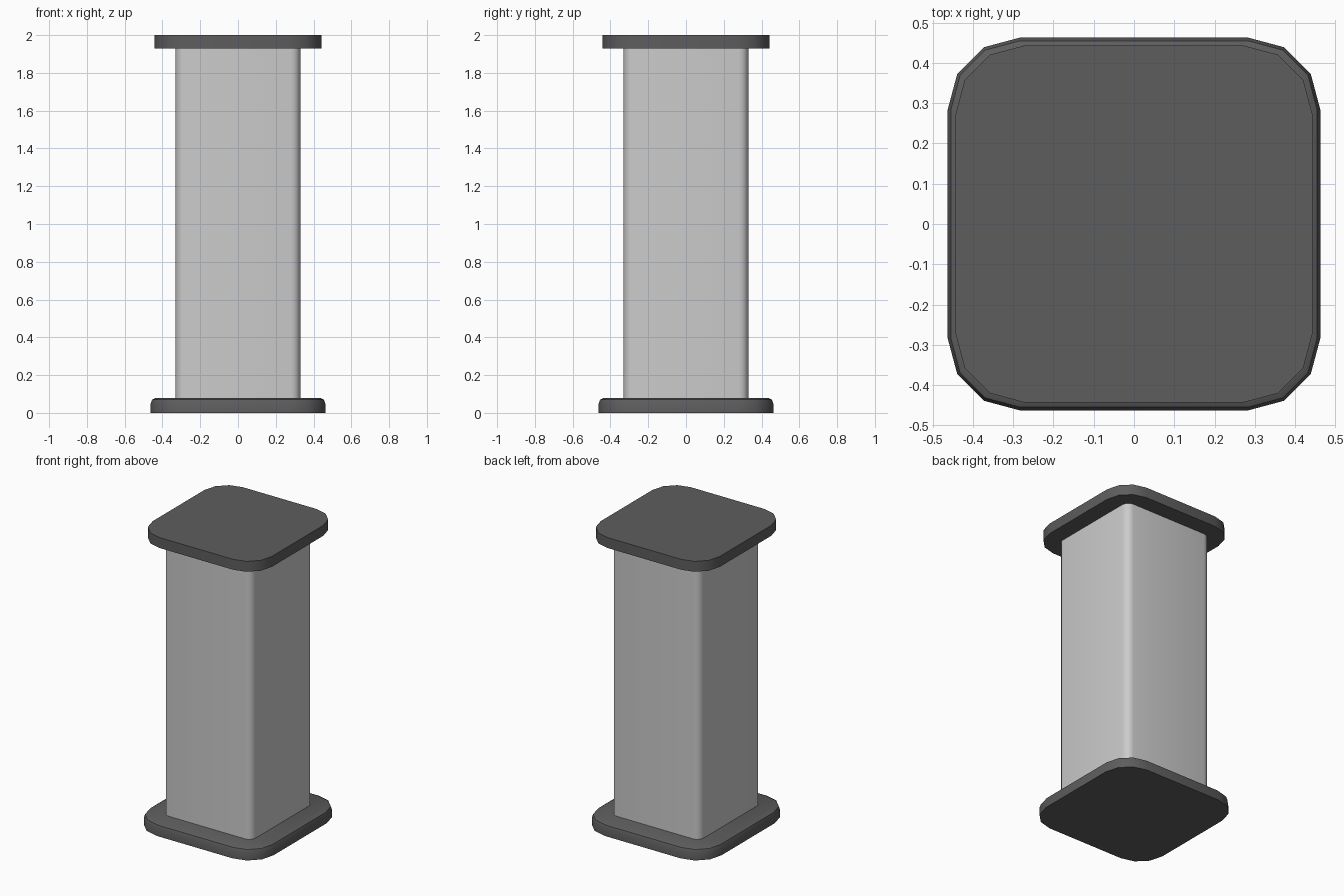
import bpy, bmesh, math

if "Cube" in bpy.data.objects:
    bpy.data.objects.remove(bpy.data.objects["Cube"])


def rounded_square(half, radius, segs):
    """Outline of a square with rounded corners, counter-clockwise."""
    c = half - radius
    pts = []
    for k in range(4):
        cx, cy = [(c, c), (-c, c), (-c, -c), (c, -c)][k]
        for i in range(segs + 1):
            a = math.pi / 2 * (k + i / segs)
            pts.append((cx + radius * math.cos(a), cy + radius * math.sin(a)))
    return pts


def loft(name, half, radius, segs, levels, mat=None, angle=35):
    """Stack rounded squares; each level is (inset, z)."""
    bm = bmesh.new()
    rings = [[bm.verts.new((x, y, z)) for x, y in
              rounded_square(half - inset, radius - inset, segs)]
             for inset, z in levels]
    n = len(rings[0])
    for lo, hi in zip(rings, rings[1:]):
        for i in range(n):
            j = (i + 1) % n
            bm.faces.new((lo[i], lo[j], hi[j], hi[i]))
    bm.faces.new(rings[0][::-1])
    bm.faces.new(rings[-1])
    mesh = bpy.data.meshes.new(name)
    bm.to_mesh(mesh)
    bm.free()
    obj = bpy.data.objects.new(name, mesh)
    bpy.context.collection.objects.link(obj)
    if mat:
        mesh.materials.append(mat)
    bpy.ops.object.select_all(action='DESELECT')
    obj.select_set(True)
    bpy.context.view_layer.objects.active = obj
    bpy.ops.object.shade_smooth_by_angle(angle=math.radians(angle))
    return obj


dark = bpy.data.materials.new("dark_grey")
dark.diffuse_color = (0.11, 0.11, 0.11, 1)
dark.use_nodes = True
dark.node_tree.nodes["Principled BSDF"].inputs["Base Color"].default_value = dark.diffuse_color

# Base plate with a softened top rim
loft("base_plate", 0.463, 0.18, 3,
     [(0, 0), (0, 0.048), (0.008, 0.07), (0.028, 0.08)], dark, 40)
# Square column with rounded corners
loft("column", 0.33, 0.05, 4, [(0, 0.08), (0, 1.93)])
# Plain top plate
loft("top_plate", 0.443, 0.17, 3, [(0, 1.93), (0, 2.0)], dark)
